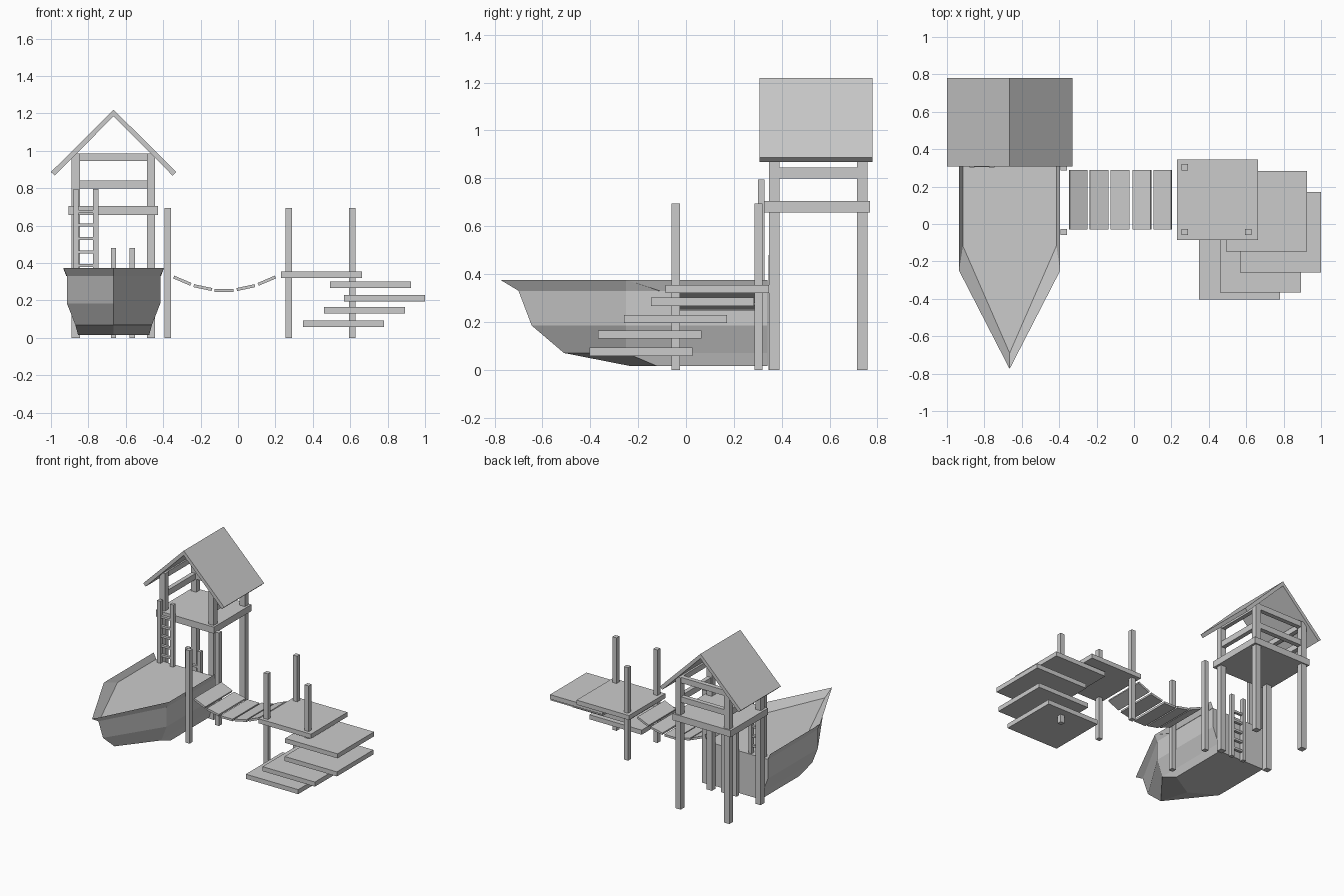
import bpy, bmesh, math
from mathutils import Matrix

if "Cube" in bpy.data.objects:
    bpy.data.objects.remove(bpy.data.objects["Cube"])


def make(name, bm):
    bmesh.ops.recalc_face_normals(bm, faces=bm.faces)
    me = bpy.data.meshes.new(name)
    bm.to_mesh(me)
    bm.free()
    ob = bpy.data.objects.new(name, me)
    bpy.context.collection.objects.link(ob)
    return ob


def box(name, x0, x1, y0, y1, z0, z1, tilt=0):
    bm = bmesh.new()
    bmesh.ops.create_cube(bm, size=1)
    bm.transform(Matrix.Diagonal((x1 - x0, y1 - y0, z1 - z0, 1)))
    ob = make(name, bm)
    ob.location = ((x0 + x1) / 2, (y0 + y1) / 2, (z0 + z1) / 2)
    ob.rotation_euler.y = tilt
    return ob


def post(name, x, y, z0, z1, w):
    return box(name, x - w / 2, x + w / 2, y - w / 2, y + w / 2, z0, z1)


def ladder(name, xa, xb, y, z0, z1, rungs):
    for x in (xa, xb):
        post(name + "_rail", x, y, z0, z1, 0.028)
    for z in rungs:
        box(name + "_rung", xa, xb, y - 0.01, y + 0.01, z - 0.008, z + 0.008)


CX = -0.665  # centre line of boat and tower

# Boat hull lofted from level outlines: z, half width, shoulder y, bow y
levels = [(0.015, 0.19, -0.12, -0.23), (0.07, 0.205, -0.25, -0.51),
          (0.185, 0.25, -0.25, -0.645), (0.33, 0.25, -0.25, -0.70),
          (0.375, 0.27, -0.25, -0.775), (0.33, 0.253, -0.11, -0.69)]
bm = bmesh.new()
rings = []
for z, w, ys, bow in levels:
    pts = [(-w, 0.34), (-w, ys), (0, bow), (w, ys), (w, 0.34)]
    rings.append([bm.verts.new((CX + x, y, z)) for x, y in pts])
for i, (a, b) in enumerate(zip(rings, rings[1:])):
    for k in range(5 if i < 3 else 4):
        n = (k + 1) % 5
        bm.faces.new((a[k], a[n], b[n], b[k]))
bm.faces.new(rings[0])
bm.faces.new(rings[-1])
make("boat_hull", bm)

# Tower posts, floor and rails
for x in (-0.868, -0.465):
    for y in (0.368, 0.737):
        post("tower_post", x, y, 0, 0.985, 0.044)
    box("tower_side_rail", x - 0.016, x + 0.016, 0.39, 0.715, 0.80, 0.845)
    box("tower_side_beam", x - 0.016, x + 0.016, 0.39, 0.715, 0.945, 0.985)
box("tower_floor", -0.907, -0.427, 0.325, 0.768, 0.657, 0.706)
for z in (0.80, 0.945):
    box("tower_back_rail", -0.846, -0.487, 0.72, 0.754, z, z + 0.042)

# Gable roof as an extruded chevron
prof = [(-0.335, 0.887), (0, 1.22), (0.335, 0.887), (0.315, 0.868), (0, 1.185), (-0.315, 0.868)]
bm = bmesh.new()
f, b = [[bm.verts.new((CX + x, y, z)) for x, z in prof] for y in (0.308, 0.78)]
for k in range(6):
    n = (k + 1) % 6
    bm.faces.new((f[k], f[n], b[n], b[k]))
for r in (f, b):
    bm.faces.new((r[0], r[1], r[4], r[5]))
    bm.faces.new((r[1], r[2], r[3], r[4]))
make("tower_roof", bm)

# Ladders
ladder("tower_ladder", -0.866, -0.760, 0.315, 0.32, 0.795, [0.388 + 0.072 * i for i in range(5)])
ladder("stern_ladder", -0.665, -0.565, 0.358, 0, 0.48, [0.07 + 0.072 * i for i in range(5)])

# Bridge and deck posts
for x, y in ((-0.375, 0.303), (-0.375, -0.043), (0.272, 0.303), (0.272, -0.043), (0.61, -0.043)):
    post("bridge_post", x, y, 0, 0.695, 0.034)

# Hanging bridge planks
for x, z, deg in ((-0.298, 0.306, 23), (-0.188, 0.269, 12), (-0.075, 0.253, 0),
                  (0.042, 0.269, -12), (0.154, 0.306, -23)):
    box("bridge_plank", x - 0.05, x + 0.05, -0.03, 0.29, z - 0.008, z + 0.008, math.radians(deg))

# Landing deck and staggered steps: corner x, corner y, base z
for i, (x, y, z) in enumerate(((0.23, -0.085, 0.32), (0.493, -0.147, 0.267), (0.567, -0.26, 0.195),
                               (0.46, -0.367, 0.131), (0.347, -0.403, 0.058))):
    box("step" if i else "landing_deck", x, x + 0.433, y, y + 0.431, z, z + 0.034)
